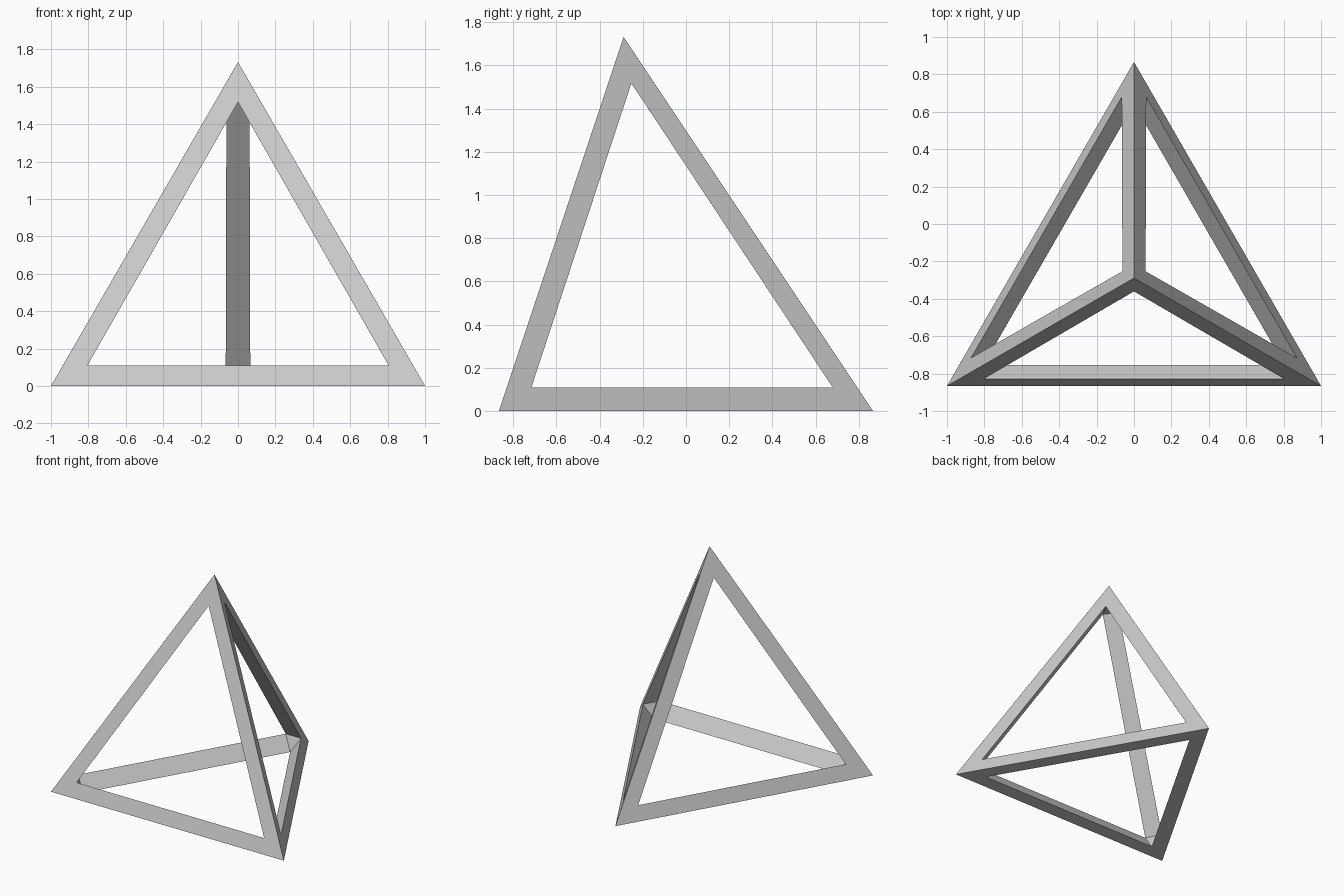
import bpy, bmesh
from math import sqrt
from mathutils import Vector
from itertools import combinations

if "Cube" in bpy.data.objects:
    bpy.data.objects.remove(bpy.data.objects["Cube"])

h = sqrt(3)
corners = [Vector((-1, -h / 2, 0)), Vector((1, -h / 2, 0)),
           Vector((0, h / 2, 0)), Vector((0, h / 2 - 2 * h / 3, h))]
INSET = 0.226  # distance from each corner to its hole corner, along the bisector

bm = bmesh.new()
outer = [bm.verts.new(c) for c in corners]
hole = {}  # (face opposite to f, corner i) -> hole vertex


def others(*used):
    return [i for i in range(4) if i not in used]


# Hole corners: three per face
for f in range(4):
    for i in others(f):
        j, k = others(f, i)
        d = (corners[j] - corners[i]).normalized() + (corners[k] - corners[i]).normalized()
        hole[f, i] = bm.verts.new(corners[i] + d.normalized() * INSET)

# Triangular beams: two outer strips and one flat inner strip per edge
for i, j in combinations(range(4), 2):
    f, g = others(i, j)
    bm.faces.new((outer[i], outer[j], hole[f, j], hole[f, i]))
    bm.faces.new((outer[j], outer[i], hole[g, i], hole[g, j]))
    bm.faces.new((hole[f, i], hole[f, j], hole[g, j], hole[g, i]))

# Small triangle closing the inside of each corner
for i in range(4):
    bm.faces.new([hole[f, i] for f in others(i)])

bmesh.ops.recalc_face_normals(bm, faces=bm.faces)
mesh = bpy.data.meshes.new("tetrahedron_frame")
bm.to_mesh(mesh)
bm.free()
bpy.context.collection.objects.link(bpy.data.objects.new("tetrahedron_frame", mesh))
